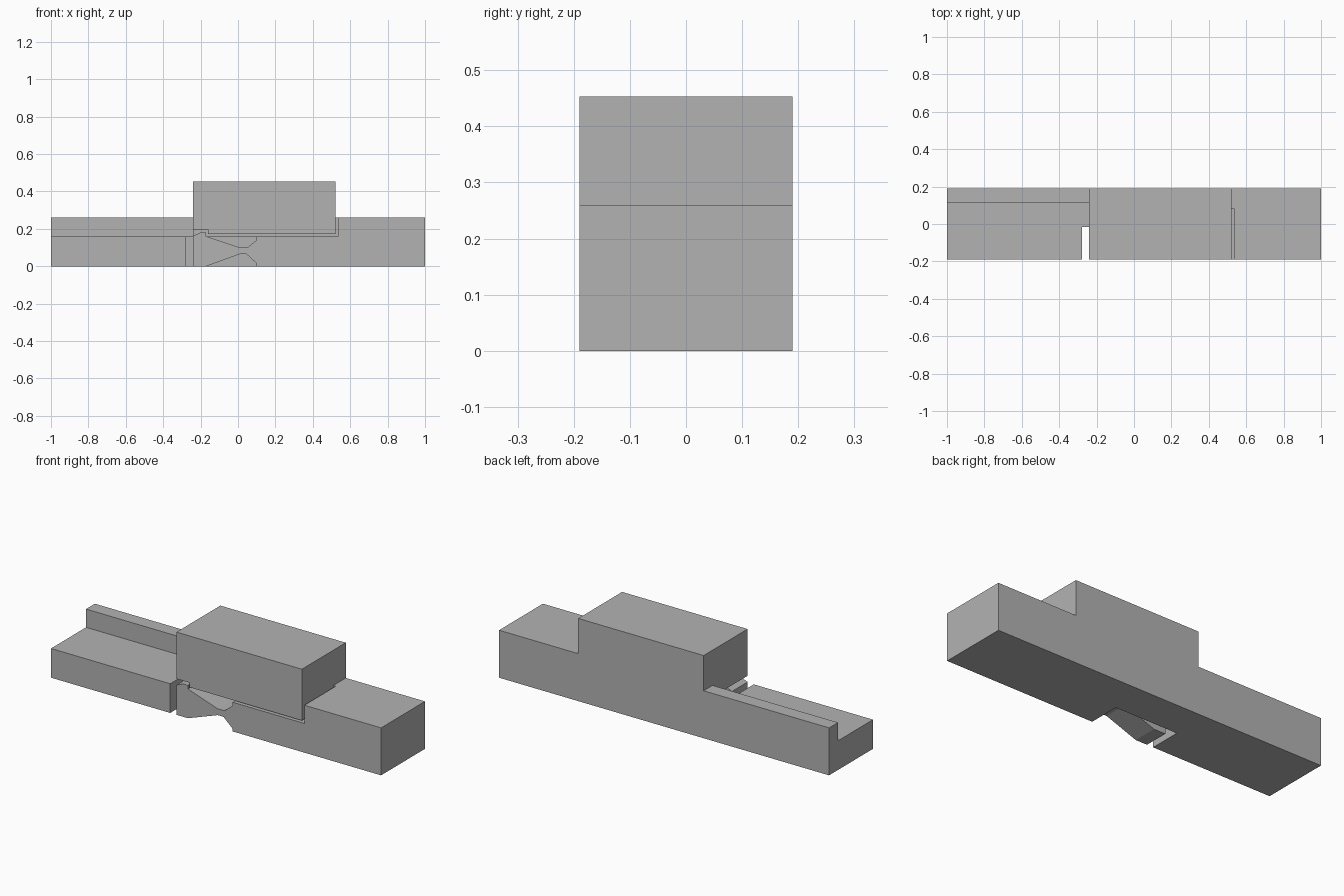
import bpy
import bmesh

cube = bpy.data.objects.get("Cube")
if cube:
    bpy.data.objects.remove(cube, do_unlink=True)

FRONT, BACK = -0.19, 0.19
OUT = -0.3           # cutters start in front of the body
TRACK = 0.16         # height of the track floor
STEP = 0.26          # height of the wall and the end block

grey = bpy.data.materials.new("plain grey")
grey.use_nodes = True
grey.diffuse_color = (0.45, 0.45, 0.45, 1)
grey.node_tree.nodes["Principled BSDF"].inputs["Base Color"].default_value = grey.diffuse_color


def extrude(name, outline, y0, y1):
    """Extrude an outline in the xz plane from y0 to y1."""
    bm = bmesh.new()
    face = bm.faces.new([bm.verts.new((x, y0, z)) for x, z in outline])
    new = bmesh.ops.extrude_face_region(bm, geom=[face])["geom"]
    moved = [v for v in new if isinstance(v, bmesh.types.BMVert)]
    bmesh.ops.translate(bm, verts=moved, vec=(0, y1 - y0, 0))
    bmesh.ops.recalc_face_normals(bm, faces=bm.faces[:])
    mesh = bpy.data.meshes.new(name)
    bm.to_mesh(mesh)
    bm.free()
    mesh.materials.append(grey)
    obj = bpy.data.objects.new(name, mesh)
    bpy.context.collection.objects.link(obj)
    return obj


def rect(x0, x1, z0, z1):
    return [(x0, z0), (x1, z0), (x1, z1), (x0, z1)]


def combine(target, tool, operation):
    """Apply a boolean and remove the helper."""
    tool.hide_render = True
    mod = target.modifiers.new(operation, 'BOOLEAN')
    mod.operation, mod.solver, mod.object = operation, 'EXACT', tool
    bpy.context.view_layer.objects.active = target
    bpy.ops.object.modifier_apply(modifier=mod.name)
    bpy.data.objects.remove(tool, do_unlink=True)


# Long body with the raised block
body = extrude("clip_body", [
    (-1, 0), (1, 0), (1, STEP), (0.52, STEP), (0.52, 0.453),
    (-0.24, 0.453), (-0.24, STEP), (-1, STEP)], FRONT, BACK)

# Open track on the low end, leaving the back wall
combine(body, extrude("track_cutter", rect(-1.1, -0.24, TRACK, 0.4), OUT, 0.113), 'DIFFERENCE')

# Thin clearance under and beside the raised block, with the hook recess
combine(body, extrude("clearance_cutter", [
    (-0.27, TRACK), (0.535, TRACK), (0.535, 0.3), (0.52, 0.3), (0.52, 0.172),
    (-0.16, 0.172), (-0.16, 0.197), (-0.27, 0.197)], OUT, 0.084), 'DIFFERENCE')

# Pocket around the flexible arm
combine(body, extrude("pocket_cutter", rect(-0.278, 0.1, -0.1, 0.165), OUT, -0.015), 'DIFFERENCE')

# Flexible arm with a narrow neck and a hook at its tip
combine(body, extrude("flexible_arm", [
    (-0.24, 0), (-0.17, 0), (0.01, 0.065), (0.045, 0.065), (0.1, 0.015),
    (0.1, 0.14), (0.05, 0.1), (0.01, 0.1), (-0.17, TRACK),
    (-0.17, 0.18), (-0.2, 0.18), (-0.24, 0.163)], FRONT, -0.055), 'UNION')
